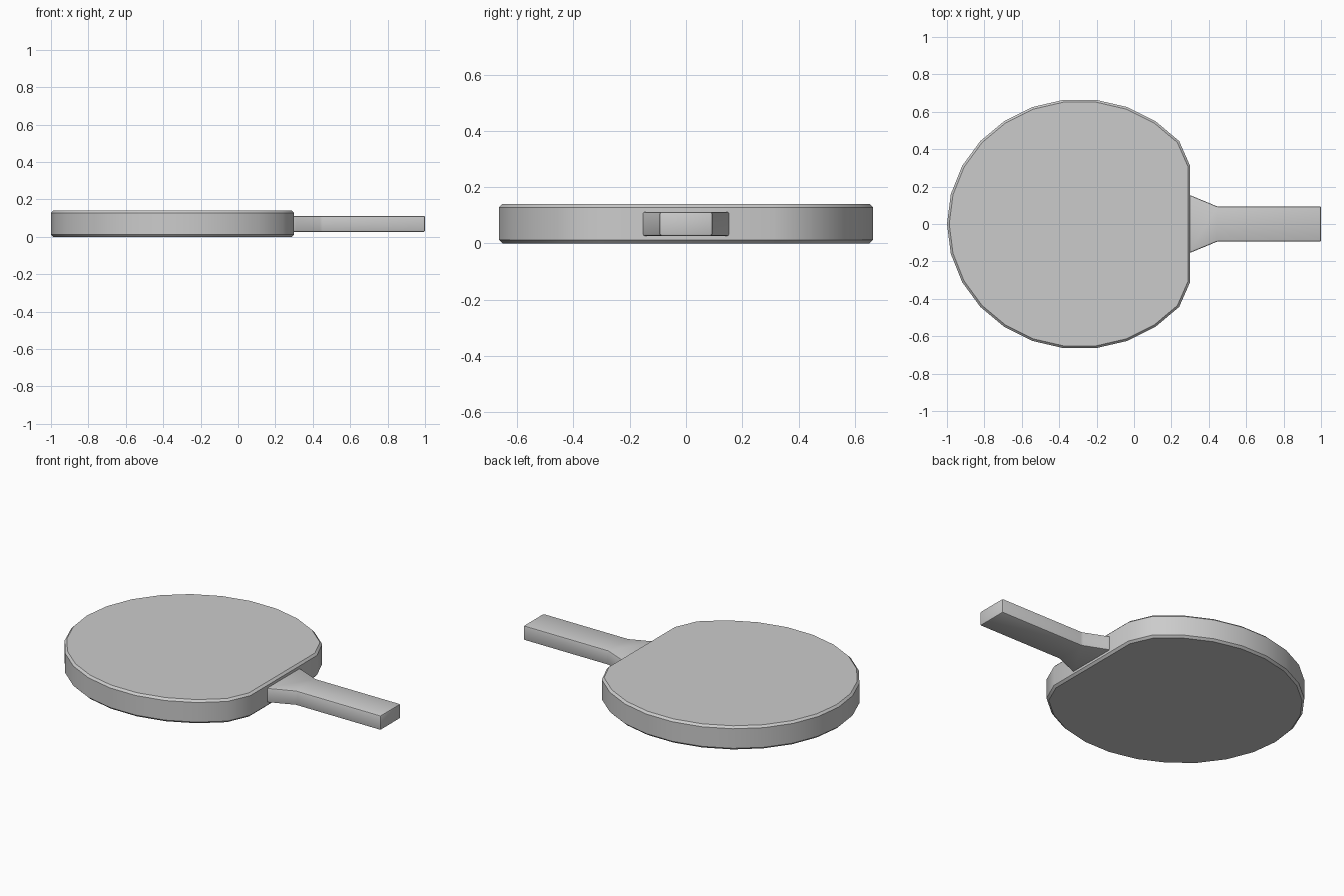
import bpy, bmesh, math

if "Cube" in bpy.data.objects:
    bpy.data.objects.remove(bpy.data.objects["Cube"])


def slab(name, outline, z0, z1, bevel, segments, rim_only):
    """Extrude an outline from z0 to z1 and bevel its edges."""
    bm = bmesh.new()
    base = bm.faces.new([bm.verts.new((x, y, z0)) for x, y in outline])
    ext = bmesh.ops.extrude_face_region(bm, geom=[base])
    for v in ext["geom"]:
        if isinstance(v, bmesh.types.BMVert):
            v.co.z = z1
    bmesh.ops.recalc_face_normals(bm, faces=bm.faces)
    edges = [e for e in bm.edges
             if not rim_only or abs(e.verts[0].co.z - e.verts[1].co.z) < 1e-5]
    bmesh.ops.bevel(bm, geom=edges, offset=bevel, segments=segments,
                    profile=0.5, affect='EDGES', clamp_overlap=True)
    bmesh.ops.recalc_face_normals(bm, faces=bm.faces)
    mesh = bpy.data.meshes.new(name)
    bm.to_mesh(mesh)
    bm.free()
    obj = bpy.data.objects.new(name, mesh)
    bpy.context.collection.objects.link(obj)
    bpy.ops.object.select_all(action='DESELECT')
    bpy.context.view_layer.objects.active = obj
    obj.select_set(True)
    bpy.ops.object.shade_smooth_by_angle(angle=math.radians(30))
    return obj


# Blade: 26-sided oval, cut flat at the handle side
SIDES, FLAT_X = 26, 0.30
blade = []
for i in range(-11, 12):
    a = 2 * math.pi * i / SIDES
    blade.append((min(-0.29 - 0.71 * math.cos(a), FLAT_X), 0.669 * math.sin(a)))
slab("blade", blade, 0.0, 0.14, 0.012, 1, True)

# Handle: straight grip flaring out where it meets the blade
half = [(0.29, 0.155), (0.305, 0.152), (0.445, 0.094), (1.0, 0.094)]
handle = half + [(x, -y) for x, y in reversed(half)]
slab("handle", handle, 0.026, 0.112, 0.009, 2, False)
